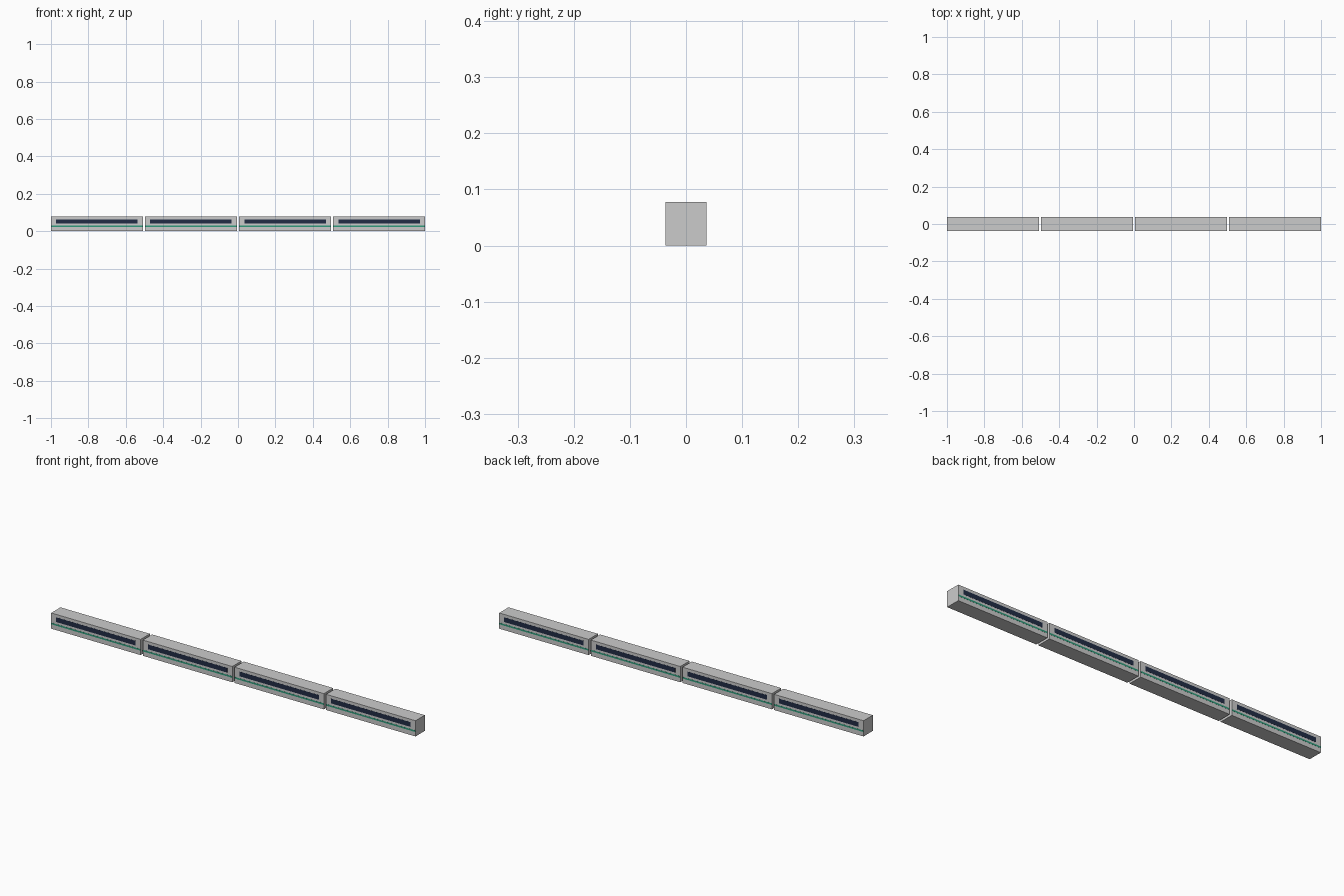
import bpy

if "Cube" in bpy.data.objects:
    bpy.data.objects.remove(bpy.data.objects["Cube"])

CARS, LENGTH, WIDTH, HEIGHT = 4, 0.491, 0.0728, 0.078
PITCH = (2 - LENGTH) / (CARS - 1)
PROUD = 0.0005  # how far trim stands off the body side


def material(name, rgb):
    m = bpy.data.materials.new(name)
    m.diffuse_color = (*rgb, 1)
    m.use_nodes = True
    m.node_tree.nodes["Principled BSDF"].inputs["Base Color"].default_value = m.diffuse_color
    return m


def box(name, centre, size, mat):
    bpy.ops.mesh.primitive_cube_add(size=1, location=centre)
    ob = bpy.context.object
    ob.name = name
    ob.scale = size
    bpy.ops.object.transform_apply(location=False, rotation=False, scale=True)
    ob.data.materials.append(mat)
    return ob


silver = material("silver", (0.62, 0.64, 0.65))
glass = material("dark_glass", (0.015, 0.025, 0.06))
green = material("green", (0.03, 0.33, 0.2))

for i in range(CARS):
    x = -1 + LENGTH / 2 + i * PITCH
    # Carriage body
    box(f"carriage_body_{i + 1}", (x, 0, HEIGHT / 2), (LENGTH, WIDTH, HEIGHT), silver)
    # Window band and stripe on both sides
    for side, s in (("front", -1), ("back", 1)):
        y = s * WIDTH / 2
        box(f"window_band_{side}_{i + 1}", (x, y, 0.052), (0.436, 2 * PROUD, 0.023), glass)
        box(f"stripe_{side}_{i + 1}", (x, y, 0.026), (LENGTH, 2 * PROUD, 0.008), green)
